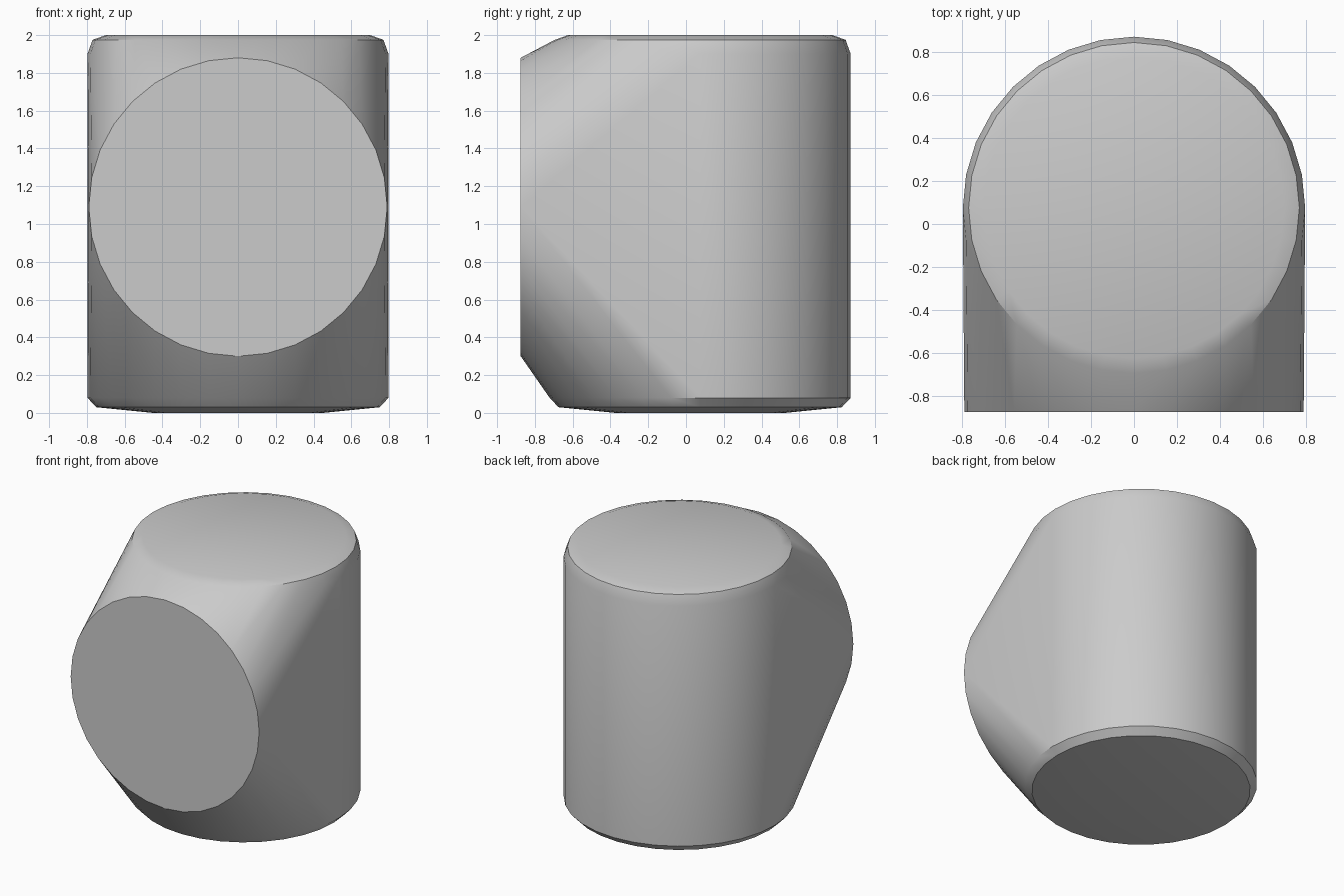
import bpy
import bmesh
from math import cos, sin, tau, radians

cube = bpy.data.objects.get("Cube")
if cube:
    bpy.data.objects.remove(cube, do_unlink=True)

SIDES = 32
AXIS_Y = 0.075  # centre line of the upright drum

grey = bpy.data.materials.new("plain grey")
grey.use_nodes = True
colour = (0.6, 0.6, 0.6, 1)
grey.diffuse_color = colour
grey.node_tree.nodes["Principled BSDF"].inputs["Base Color"].default_value = colour


def ring(radius):
    return [(radius * cos(tau * i / SIDES), radius * sin(tau * i / SIDES))
            for i in range(SIDES)]


bm = bmesh.new()

# Upright drum: slightly domed base, softened rims, flat top
profile = [(0.45, 0.0), (0.75, 0.03), (0.797, 0.08),
           (0.797, 1.9), (0.77, 1.975), (0.70, 2.0)]
for radius, z in profile:
    for x, y in ring(radius):
        bm.verts.new((x, y + AXIS_Y, z))

# Round front face
for x, z in ring(0.79):
    bm.verts.new((x, -0.875, z + 1.09))

# Skin stretched over the drum and the front face
hull = bmesh.ops.convex_hull(bm, input=bm.verts)
loose = {v for v in hull["geom_interior"] + hull["geom_unused"]
         if isinstance(v, bmesh.types.BMVert)}
bmesh.ops.delete(bm, geom=list(loose), context="VERTS")
bmesh.ops.dissolve_limit(bm, angle_limit=radians(0.5),
                         verts=bm.verts, edges=bm.edges)
bmesh.ops.recalc_face_normals(bm, faces=bm.faces)

mesh = bpy.data.meshes.new("rounded_body")
bm.to_mesh(mesh)
bm.free()
mesh.materials.append(grey)
body = bpy.data.objects.new("rounded_body", mesh)
bpy.context.collection.objects.link(body)

bpy.context.view_layer.objects.active = body
body.select_set(True)
bpy.ops.object.shade_smooth_by_angle(angle=radians(30))
